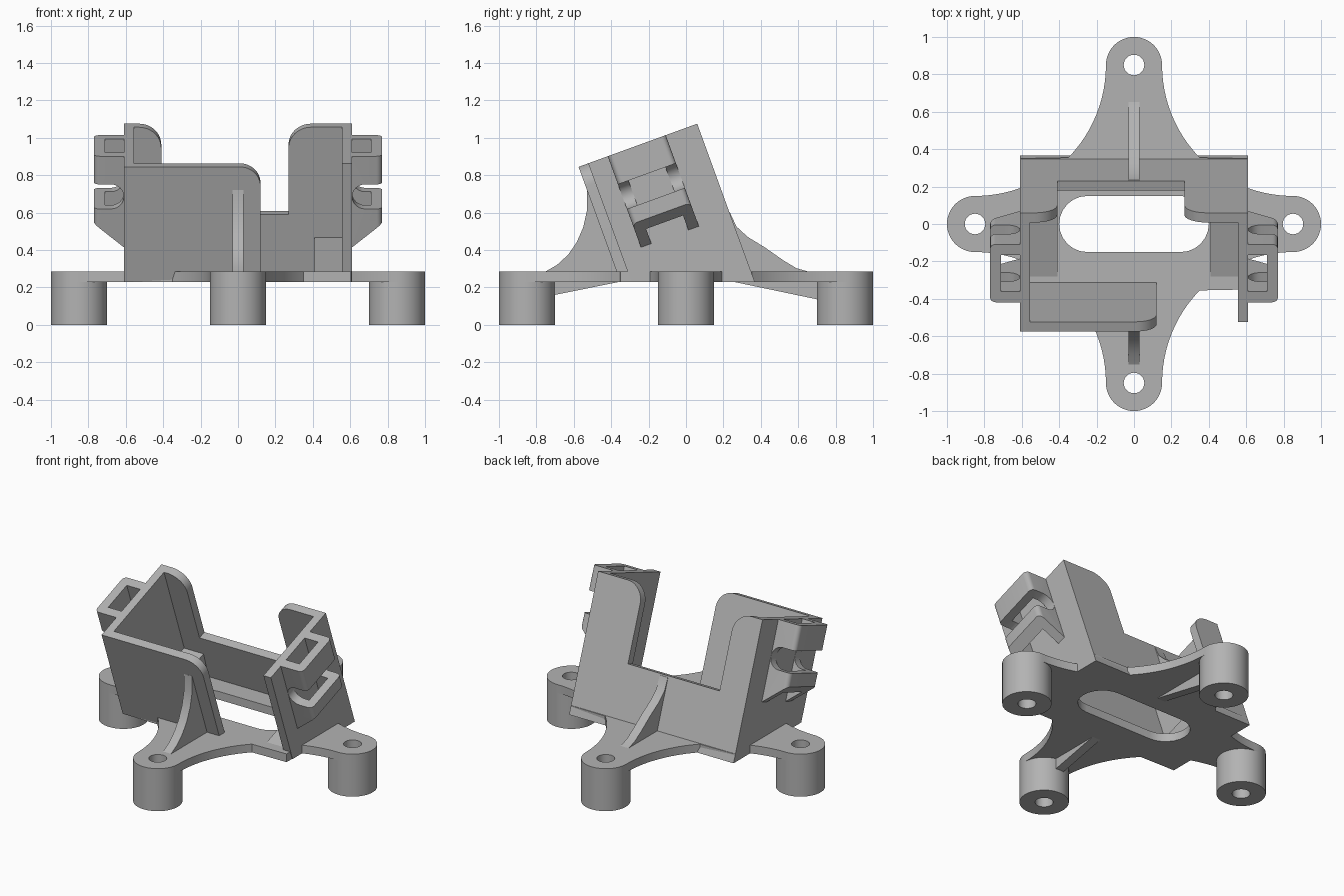
import bpy, bmesh
from math import sin, cos, asin, pi, radians
from mathutils import Matrix

if "Cube" in bpy.data.objects:
    bpy.data.objects.remove(bpy.data.objects["Cube"])

grey = bpy.data.materials.new("plain_grey")
grey.use_nodes = True
grey.diffuse_color = (0.45, 0.45, 0.45, 1)
grey.node_tree.nodes["Principled BSDF"].inputs["Base Color"].default_value = (0.45, 0.45, 0.45, 1)

TILT = Matrix.Rotation(radians(20), 4, "X")
BASE, DECK = 0.23, 0.285          # underside and top of the base plate
HALF, WALL = 0.61, 0.055          # cradle half width and wall thickness
FRONT, BACK, TOP = -0.251, 0.424, 0.99   # cradle limits in its tilted frame


def arc(cx, cy, r, a0, a1, n=12):
    return [(cx + r * cos(radians(a0 + (a1 - a0) * i / n)),
             cy + r * sin(radians(a0 + (a1 - a0) * i / n))) for i in range(n + 1)]


def finish(name, bm):
    bmesh.ops.remove_doubles(bm, verts=bm.verts, dist=1e-5)
    bmesh.ops.recalc_face_normals(bm, faces=bm.faces)
    mesh = bpy.data.meshes.new(name)
    bm.to_mesh(mesh)
    bm.free()
    mesh.materials.append(grey)
    obj = bpy.data.objects.new(name, mesh)
    bpy.context.collection.objects.link(obj)
    smooth(obj)
    return obj


def activate(obj):
    bpy.ops.object.select_all(action="DESELECT")
    obj.select_set(True)
    bpy.context.view_layer.objects.active = obj


def smooth(obj):
    activate(obj)
    bpy.ops.object.shade_smooth_by_angle(angle=radians(30))


def prism(name, pts, axis, lo, hi, tilt=False, clip=False):
    """Extrude a 2D outline along an axis, optionally tilted and cut off at the base."""
    place = {"x": lambda p, t: (t, p[0], p[1]),
             "y": lambda p, t: (p[0], t, p[1]),
             "z": lambda p, t: (p[0], p[1], t)}[axis]
    bm = bmesh.new()
    a = [bm.verts.new(place(p, lo)) for p in pts]
    b = [bm.verts.new(place(p, hi)) for p in pts]
    bm.faces.new(a)
    bm.faces.new(b[::-1])
    for i in range(len(pts)):
        j = (i + 1) % len(pts)
        bm.faces.new((a[i], b[i], b[j], a[j]))
    if tilt:
        bm.transform(TILT)
    if clip:
        geom = bm.verts[:] + bm.edges[:] + bm.faces[:]
        cut = bmesh.ops.bisect_plane(bm, geom=geom, plane_co=(0, 0, BASE),
                                     plane_no=(0, 0, 1), clear_inner=True)
        rim = [e for e in cut["geom_cut"] if isinstance(e, bmesh.types.BMEdge)]
        bmesh.ops.contextual_create(bm, geom=rim)
    return finish(name, bm)


def boolean(obj, other, operation):
    mod = obj.modifiers.new("cut", "BOOLEAN")
    mod.operation, mod.object, mod.solver = operation, other, "EXACT"
    activate(obj)
    bpy.ops.object.modifier_apply(modifier=mod.name)
    bpy.data.objects.remove(other)
    smooth(obj)


def rect(a0, b0, a1, b1):
    return [(a0, b0), (a1, b0), (a1, b1), (a0, b1)]


# Base plate: one quadrant with concave flanks, mirrored to four arms
EAR, R, FLANK = 0.85, 0.15, 0.71
side_a, back_a = 19.8, 44.2
quad = arc(EAR, 0, R, 0, 90)
quad += arc(EAR, R + FLANK, FLANK, 270, 270 - side_a)[1:]
quad += [(0.605, 0.35)]
quad += arc(R + FLANK, EAR, FLANK, 180 + back_a, 180)
quad += arc(0, EAR, R, 0, 90)[1:]
half = quad + [(-x, y) for x, y in quad[-2::-1]]
outline = half + [(x, -y) for x, y in half[-2:0:-1]]
plate = prism("base_plate", outline, "z", BASE, DECK)
slot = arc(0.25, 0, 0.15, -90, 90) + arc(-0.25, 0, 0.15, 90, 270)
boolean(plate, prism("slot_cutter", slot, "z", 0.1, 0.4), "DIFFERENCE")

# Hollow feet under the four ears
for label, x, y in (("left", EAR, 0), ("right", -EAR, 0), ("front", 0, -EAR), ("back", 0, EAR)):
    boolean(plate, prism("screw_cutter", arc(x, y, 0.055, 0, 345, 23), "z", 0.1, 0.4), "DIFFERENCE")
    bm = bmesh.new()
    ring = [bm.verts.new((r, 0, z)) for r, z in rect(0.055, 0, R, BASE)]
    edges = [bm.edges.new((ring[i], ring[(i + 1) % 4])) for i in range(4)]
    bmesh.ops.spin(bm, geom=ring + edges, cent=(0, 0, 0), axis=(0, 0, 1), angle=2 * pi, steps=48)
    bm.transform(Matrix.Translation((x, y, 0)))
    finish(label + "_foot", bm)

# Tilted cradle walls
front = [(-HALF, 0), (0.12, 0)] + arc(0.01, 0.88, 0.11, 0, 90) + [(-HALF, TOP)]
prism("front_wall", front, "y", FRONT, FRONT + WALL, True, True)
back = ([(-HALF, 0), (HALF, 0), (HALF, TOP)] + arc(0.39, 0.87, 0.12, 90, 180)
        + [(0.27, 0.494), (-0.41, 0.494)] + arc(-0.53, 0.87, 0.12, 0, 90) + [(-HALF, TOP)])
prism("back_wall", back, "y", BACK - WALL, BACK, True, True)

# Mirrored parts: side walls, seat wedges and strap clips
for label, s in (("left", 1), ("right", -1)):
    prism(label + "_side_wall", rect(FRONT + WALL, 0, BACK - WALL, TOP), "x",
          s * HALF, s * (HALF - WALL), True, True)
    prism(label + "_seat_wedge", [(-0.28, DECK - 0.01), (-0.28, DECK), (0.22, 0.467), (0.28, DECK - 0.01)],
          "x", s * 0.41, s * 0.56)
    # channel footprint trimmed by a side profile with a round strap notch
    foot = ([(0.6, -0.085)] + arc(0.74, -0.055, 0.03, -90, 0, 6) + arc(0.74, 0.215, 0.03, 0, 90, 6)
            + [(0.6, 0.245), (0.6, 0.185), (0.71, 0.185), (0.71, -0.025), (0.6, -0.025)])
    trim = ([(0.59, TOP), (0.8, TOP), (0.8, 0.83)] + arc(0.68, 0.76, 0.07, 90, 270)
            + [(0.8, 0.69), (0.8, 0.605), (0.77, 0.605), (0.59, 0.455)])
    clip = prism(label + "_strap_clip", [(s * x, u) for x, u in foot], "z", 0.3, 1.1, True)
    shape = prism("clip_trim", [(s * x, w) for x, w in trim], "y", -0.2, 0.4, True)
    boolean(clip, shape, "INTERSECT")

# Curved ribs bracing the walls and straight ribs below the arms
front_rib = [(-0.5, 0.72), (-0.53, 0.72), (-0.53, 0.61), (-0.55, 0.52), (-0.585, 0.44),
             (-0.63, 0.375), (-0.69, 0.32), (-0.76, 0.28), (-0.345, 0.28)]
back_rib = [(0.21, 0.6), (0.235, 0.6), (0.27, 0.525), (0.33, 0.47), (0.42, 0.415),
            (0.52, 0.345), (0.59, 0.303), (0.67, 0.28), (0.335, 0.28)]
front_keel = [(-0.74, 0.152), (-0.33, 0.235), (-0.74, 0.235)]
back_keel = [(0.74, 0.128), (0.23, 0.235), (0.74, 0.235)]
for name, pts in (("front_rib", front_rib), ("back_rib", back_rib),
                  ("front_keel", front_keel), ("back_keel", back_keel)):
    prism(name, pts, "x", -0.03, 0.03)
